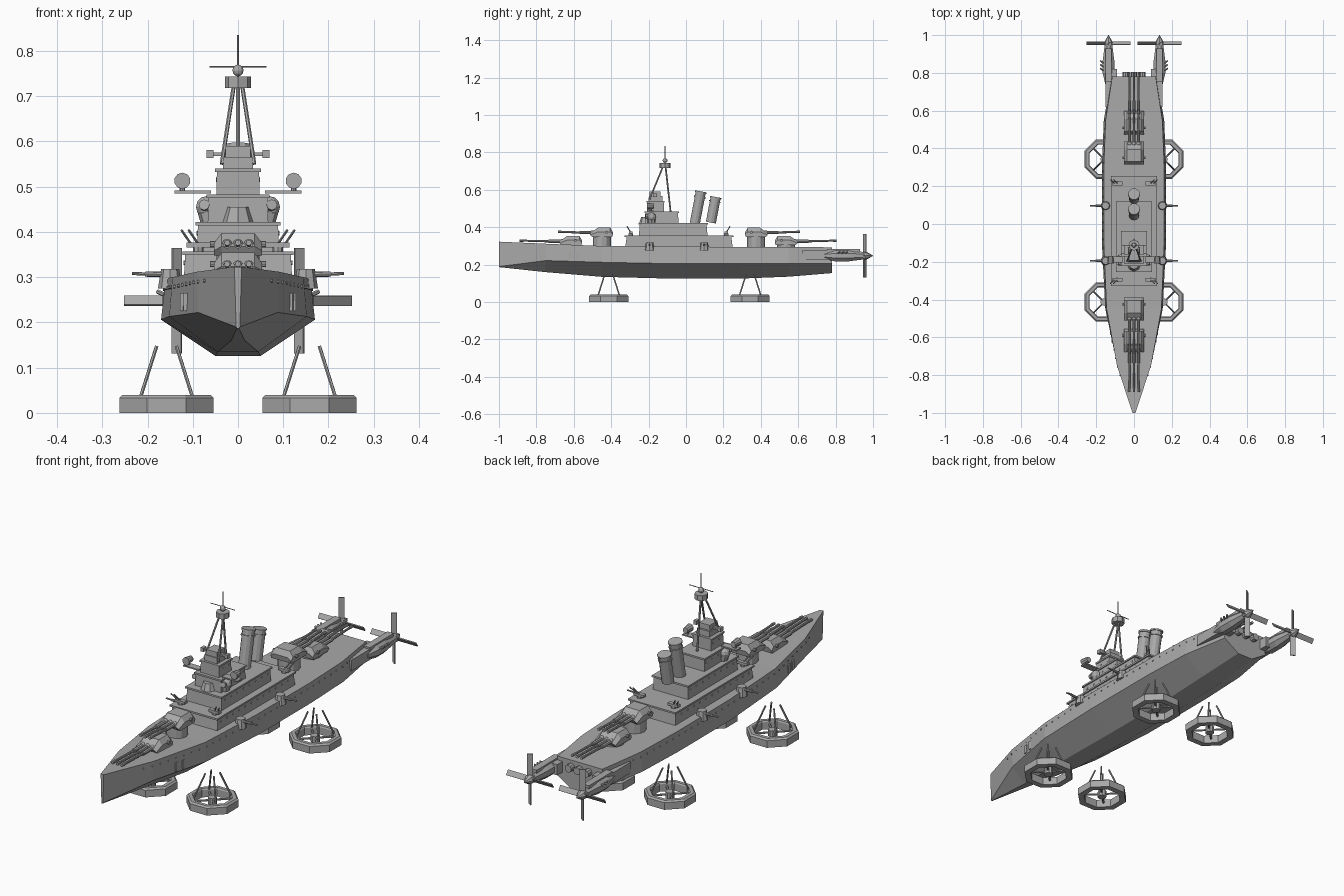
import bpy, bmesh, math
from mathutils import Vector, Matrix

if "Cube" in bpy.data.objects:
    bpy.data.objects.remove(bpy.data.objects["Cube"])

GREY = (0.4, 0.4, 0.4, 1)
mat = bpy.data.materials.new("ship grey")
mat.use_nodes = True
mat.diffuse_color = GREY
mat.node_tree.nodes["Principled BSDF"].inputs["Base Color"].default_value = GREY


def finish(name, bm):
    bmesh.ops.recalc_face_normals(bm, faces=bm.faces)
    me = bpy.data.meshes.new(name)
    bm.to_mesh(me)
    bm.free()
    me.materials.append(mat)
    ob = bpy.data.objects.new(name, me)
    bpy.context.collection.objects.link(ob)
    return ob


def add_box(bm, x, y, z, taper=1.0):
    """Box from (min, max) ranges; the top can be tapered."""
    cx, cy = sum(x) / 2, sum(y) / 2
    m = Matrix.Translation((cx, cy, sum(z) / 2)) @ Matrix.Diagonal((x[1] - x[0], y[1] - y[0], z[1] - z[0], 1))
    for v in bmesh.ops.create_cube(bm, size=1, matrix=m)["verts"]:
        if v.co.z > sum(z) / 2:
            v.co.x = cx + (v.co.x - cx) * taper
            v.co.y = cy + (v.co.y - cy) * taper


def add_rod(bm, a, b, r, r2=None, n=8):
    """Cylinder or cone between two points."""
    a, b = Vector(a), Vector(b)
    q = (b - a).to_track_quat("Z", "Y").to_matrix().to_4x4()
    bmesh.ops.create_cone(bm, cap_ends=True, segments=n, radius1=r, radius2=r if r2 is None else r2,
                          depth=(b - a).length, matrix=Matrix.Translation((a + b) / 2) @ q)


def add_ball(bm, c, r):
    bmesh.ops.create_uvsphere(bm, u_segments=10, v_segments=6, radius=r, matrix=Matrix.Translation(c))


def loft(bm, rings):
    """Skin closed rings of points and cap both ends."""
    vs = [[bm.verts.new(p) for p in ring] for ring in rings]
    n = len(vs[0])
    for a, b in zip(vs, vs[1:]):
        for i in range(n):
            bm.faces.new((a[i], a[(i + 1) % n], b[(i + 1) % n], b[i]))
    bm.faces.new(vs[0])
    bm.faces.new(vs[-1])


# Hull stations: y, deck half-width and z, knuckle half-width and z, keel half-width and z
STATIONS = [(-1, .008, .323, .004, .19, .002, .187), (-.75, .09, .312, .088, .222, .015, .16),
            (-.45, .145, .3, .152, .213, .045, .135), (-.1, .16, .297, .17, .206, .05, .126),
            (.3, .16, .295, .17, .206, .05, .126), (.55, .15, .294, .16, .206, .05, .136),
            (.78, .115, .293, .12, .206, .04, .155)]
bm = bmesh.new()
loft(bm, [[(a, y, za), (b, y, zb), (c, y, zc), (-c, y, zc), (-b, y, zb), (-a, y, za)]
          for y, a, za, b, zb, c, zc in STATIONS])
finish("hull", bm)


def hull_side(y):
    """Half-width just below the deck edge, and deck height."""
    for s, t in zip(STATIONS, STATIONS[1:]):
        if y <= t[0]:
            f = (y - s[0]) / (t[0] - s[0])
            w = [s[i] + f * (t[i] - s[i]) for i in range(5)]
            return w[1] + (w[3] - w[1]) * .25, w[2]


# Portholes and anchors
bm = bmesh.new()
for s in (-1, 1):
    for i in range(34):
        y = -.8 + i * .045
        w, z = hull_side(y)
        add_rod(bm, (s * (w - .004), y, z - .022), (s * (w + .003), y, z - .022), .004, n=6)
finish("portholes", bm)
bm = bmesh.new()
for s in (-1, 1):
    for y in (-.62, -.58):
        w, z = hull_side(y)
        add_box(bm, (s * w - .006, s * w + .006), (y - .008, y + .008), (.225, .265))
finish("anchors", bm)

# Superstructure levels with overhanging deck lips
LEVELS = [("lower_deckhouse", .12, -.325, .25, .29, .357), ("middle_deckhouse", .091, -.252, .115, .355, .422),
          ("upper_deckhouse", .067, -.22, -.04, .42, .483), ("bridge", .048, -.208, -.117, .48, .54),
          ("bridge_top", .033, -.2, -.125, .54, .566), ("director_house", .028, -.195, -.135, .566, .59)]
for name, w, y0, y1, z0, z1 in LEVELS:
    bm = bmesh.new()
    add_box(bm, (-w, w), (y0, y1), (z0, z1), .97)
    if w > .04:
        add_box(bm, (-w - .003, w + .003), (y0 - .003, y1 + .003), (z1 - .008, z1))
        for s in (-1, 1):
            for i in range(int((y1 - y0) / .045)):
                y = y0 + .03 + i * .045
                add_rod(bm, (s * (w - .006), y, z1 - .025), (s * (w + .001), y, z1 - .025), .005, n=6)
    finish(name, bm)

# Rangefinder across the bridge
bm = bmesh.new()
add_box(bm, (-.065, .065), (-.172, -.158), (.568, .576))
for s in (-1, 1):
    add_box(bm, (s * .062 - .008, s * .062 + .008), (-.176, -.154), (.563, .581))
finish("rangefinder", bm)

# Forward control position
bm = bmesh.new()
add_rod(bm, (0, -.215, .42), (0, -.215, .455), .036, .024)
finish("control_position", bm)

# Side directors and searchlights on outrigger platforms
bm = bmesh.new()
for s in (-1, 1):
    add_ball(bm, (s * .07, -.185, .455), .024)
    add_rod(bm, (s * .06, -.185, .42), (s * .07, -.185, .455), .022)
    add_rod(bm, (s * .07, -.19, .455), (s * .075, -.218, .46), .012)
finish("side_directors", bm)
bm = bmesh.new()
for s in (-1, 1):
    add_box(bm, (s * .1 - .04, s * .1 + .04), (-.205, -.172), (.485, .491))
    add_rod(bm, (s * .123, -.188, .49), (s * .123, -.188, .51), .006)
    add_rod(bm, (s * .123, -.208, .513), (s * .123, -.17, .513), .018, .013, 10)
finish("searchlights", bm)

# Tripod mast, crow's nest and aerials
bm = bmesh.new()
for foot in ((-.036, -.195, .55), (.036, -.195, .55), (0, -.082, .48)):
    add_rod(bm, foot, (foot[0] * .25, -.113 + (foot[1] + .113) * .12, .725), .0045, n=6)
finish("tripod_mast", bm)
bm = bmesh.new()
add_rod(bm, (0, -.112, .718), (0, -.112, .743), .029)
add_ball(bm, (0, -.112, .757), .013)
finish("crows_nest", bm)
bm = bmesh.new()
add_rod(bm, (0, -.112, .74), (0, -.112, .835), .002, n=6)
add_rod(bm, (-.063, -.112, .765), (.063, -.112, .765), .002, n=6)
finish("aerials", bm)

# Raked funnels with rims
for name, y, z0, z1 in (("front_funnel", .047, .42, .592), ("rear_funnel", .133, .425, .562)):
    bm = bmesh.new()
    lean = (z1 - z0) * .19
    a, b = Vector((0, y, z0)), Vector((0, y + lean, z1))
    add_rod(bm, a, b, .027, n=12)
    for f in (.8, .95):
        add_rod(bm, a.lerp(b, f), a.lerp(b, f + .05), .031, n=12)
    finish(name, bm)


# Triple-gun turrets: d is the firing direction along y
def turret(name, y, z, d, base, reach):
    bm = bmesh.new()
    add_rod(bm, (0, y, .285), (0, y, base), .048, n=12)
    side = [(-.055, base), (.05, base), (.062, base + .02), (.02, base + .05), (-.045, base + .05), (-.06, base + .025)]
    loft(bm, [[(x, y + d * p, base + (q - base) * k) for p, q in side]
              for x, k in ((-.053, .55), (-.036, 1), (.036, 1), (.053, .55))])
    for x in (-.024, 0, .024):
        add_ball(bm, (x, y + d * .05, z), .012)
        add_rod(bm, (x, y + d * .04, z), (x, y + d * .12, z), .009)
        add_rod(bm, (x, y + d * .11, z), (x, y + d * reach, z + .004), .006, .005)
        add_rod(bm, (x, y + d * (reach - .02), z + .004), (x, y + d * reach, z + .004), .0065)
    for s in (-1, 1):
        add_rod(bm, (s * .045, y - d * .025, base + .025), (s * .062, y - d * .025, base + .025), .007)
    finish(name, bm)


turret("front_low_turret", -.615, .325, -1, .304, .275)
turret("front_high_turret", -.45, .372, -1, .348, .235)
turret("rear_high_turret", .375, .372, 1, .348, .235)
turret("rear_low_turret", .535, .325, 1, .304, .27)

# Secondary guns along the hull sides
bm = bmesh.new()
for s in (-1, 1):
    for y in (-.195, .097):
        add_rod(bm, (s * .15, y, .275), (s * .15, y, .318), .027, .02)
        add_rod(bm, (s * .16, y, .306), (s * .205, y, .307), .006)
        add_rod(bm, (s * .2, y, .307), (s * .234, y, .308), .0035)
finish("secondary_guns", bm)

# Twin raised anti-air guns on the lower deckhouse
bm = bmesh.new()
for s in (-1, 1):
    for y, d in ((-.295, -1), (.215, 1)):
        add_rod(bm, (s * .088, y, .355), (s * .088, y, .367), .012)
        add_box(bm, (s * .088 - .026, s * .088 + .026), (y - .01, y + .01), (.366, .377))
        for o in (-.008, .008):
            add_rod(bm, (s * .095 + o, y, .372), (s * .117 + o, y + d * .02, .404), .003, n=6)
finish("anti_air_guns", bm)

# Stern tubes
bm = bmesh.new()
for x in (-.045, 0, .045):
    add_rod(bm, (x, .76, .262), (x, .805, .262), .017, n=10)
finish("stern_tubes", bm)

# Engine nacelles, pylons, exhausts and propellers
for side, s in (("left", 1), ("right", -1)):
    x, z = s * .135, .248
    bm = bmesh.new()
    loft(bm, [[(x + w * math.cos(math.tau * (i + .5) / 8), y, z + w * math.sin(math.tau * (i + .5) / 8))
               for i in range(8)] for y, w in ((.74, .018), (.8, .034), (.86, .034), (.945, .022))])
    add_box(bm, (x - .016, x + .016), (.755, .93), (.268, .283))
    loft(bm, [[(s * a, y, k) for a, k in ((.09, .225), (.15, .225), (.15, .275), (.09, .275))]
              for y in (.62, .82)])
    for y in (.81, .83, .85):
        add_rod(bm, (s * .16, y, .26), (s * .178, y + .014, .268), .005, n=6)
    finish(side + "_nacelle", bm)
    bm = bmesh.new()
    add_rod(bm, (x, .94, z), (x, .965, z), .021)
    add_rod(bm, (x, .965, z), (x, 1, z), .021, .001)
    for k in range(4):
        spin = Matrix.Translation((x, .956, z)) @ Matrix.Rotation(k * math.pi / 2, 4, "Y")
        m = spin @ Matrix.Translation((0, 0, .064)) @ Matrix.Rotation(math.radians(35), 4, "Z")
        bmesh.ops.create_cube(bm, size=1, matrix=m @ Matrix.Diagonal((.025, .005, .106, 1)))
    finish(side + "_propeller", bm)


# Octagonal lift rings with spokes, hub and struts
def lift_ring(name, cx, cy):
    bm = bmesh.new()
    profile = [(.113, 0), (.113, .033), (.105, .04), (.088, .04), (.084, .034), (.084, 0)]
    rings = [[bm.verts.new((cx + r * math.cos(math.tau * (i + .5) / 8), cy + r * math.sin(math.tau * (i + .5) / 8), z))
              for r, z in profile] for i in range(8)]
    for i in range(8):
        for j in range(6):
            a, b, k = rings[i], rings[(i + 1) % 8], (j + 1) % 6
            bm.faces.new((a[j], a[k], b[k], b[j]))
    add_rod(bm, (cx, cy, .006), (cx, cy, .036), .02, n=10)
    for u in (-1, 1):
        for v in (-1, 1):
            add_rod(bm, (cx, cy, .022), (cx + u * .062, cy + v * .062, .022), .005, n=6)
            add_rod(bm, (cx + u * .057, cy + v * .057, .036), (cx + u * .022, cy + v * .022, .147), .004, n=6)
    finish(name, bm)


for side, s in (("left", 1), ("right", -1)):
    lift_ring(side + "_front_lift_ring", s * .158, -.413)
    lift_ring(side + "_rear_lift_ring", s * .158, .343)
